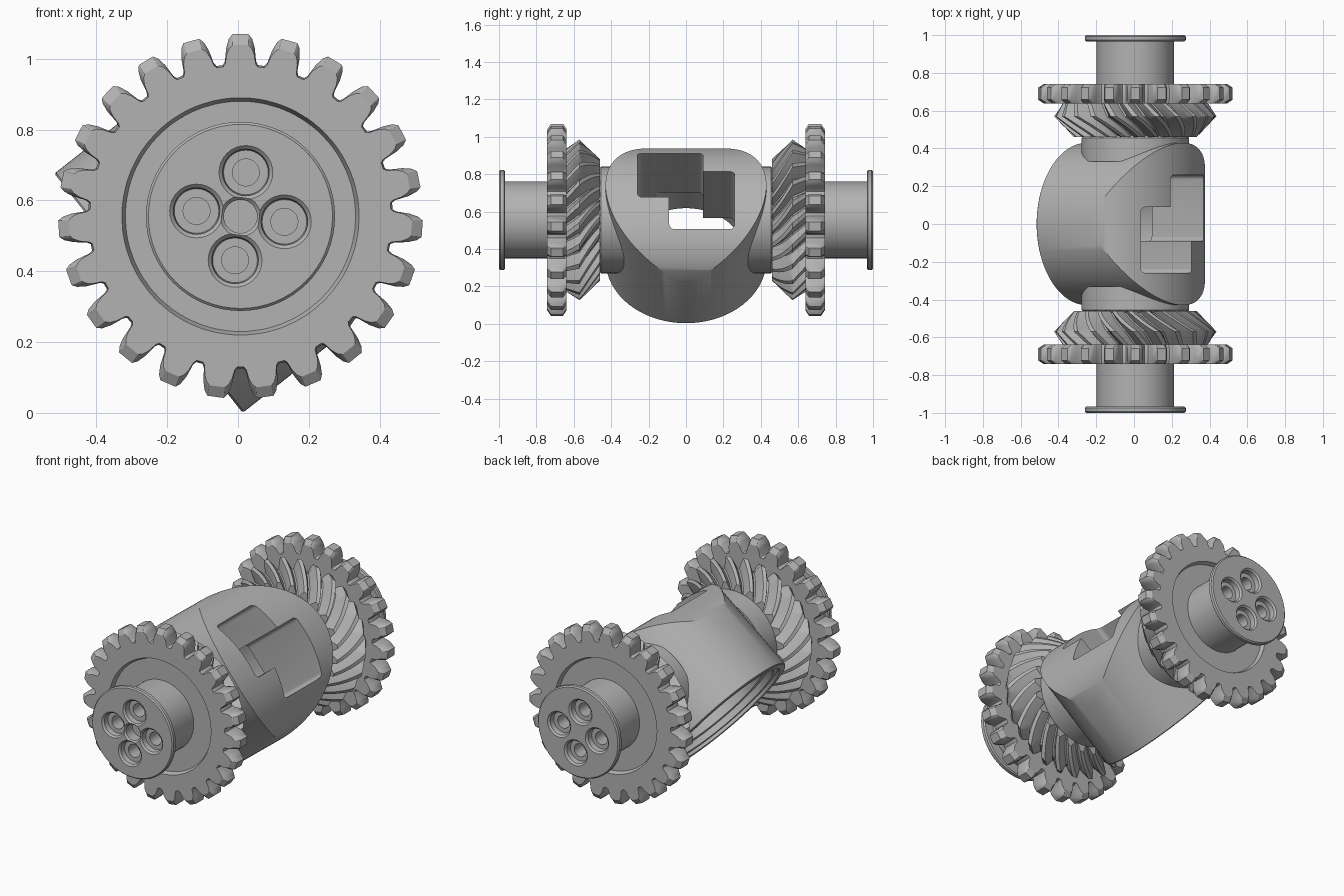
import bpy, bmesh, math
from mathutils import Matrix, Vector

old = bpy.data.objects.get("Cube")
if old:
    bpy.data.objects.remove(old, do_unlink=True)

steel = bpy.data.materials.new("grey steel")
steel.use_nodes = True
GREY = (0.45, 0.45, 0.45, 1)
steel.diffuse_color = GREY
steel.node_tree.nodes["Principled BSDF"].inputs["Base Color"].default_value = GREY

TEETH = 23
PITCH = math.tau / TEETH
AXLE = Vector((0.007, 0, 0.555))
HOUSING = Matrix.Translation((0.009, 0, 0.544)) @ Matrix.Rotation(math.radians(51.8), 4, 'Y')


def finish(name, bm, matrix):
    bmesh.ops.recalc_face_normals(bm, faces=bm.faces)
    mesh = bpy.data.meshes.new(name)
    bm.to_mesh(mesh)
    bm.free()
    mesh.materials.append(steel)
    obj = bpy.data.objects.new(name, mesh)
    bpy.context.collection.objects.link(obj)
    obj.matrix_world = matrix
    return obj


def loft(name, rings, matrix):
    """Skin a list of equal-length closed rings and cap both ends."""
    bm = bmesh.new()
    rows = [[bm.verts.new(p) for p in ring] for ring in rings]
    n = len(rows[0])
    for a, b in zip(rows, rows[1:]):
        for i in range(n):
            j = (i + 1) % n
            bm.faces.new((a[i], a[j], b[j], b[i]))
    bm.faces.new(rows[0])
    bm.faces.new(rows[-1])
    return finish(name, bm, matrix)


def circle(r, y, n=64):
    return [(r * math.sin(k * math.tau / n), y, r * math.cos(k * math.tau / n)) for k in range(n)]


def gear_ring(shape, root, tip, y, twist=0.0):
    """Toothed outline; shape lists (angle, height from root to tip) for one tooth."""
    ring = []
    for t in range(TEETH):
        for angle, h in shape:
            a = t * PITCH + angle + twist
            r = root + (tip - root) * h
            ring.append((r * math.sin(a), y, r * math.cos(a)))
    return ring


def mirrored(half):
    return [(-a, h) for a, h in half] + [(a, h) for a, h in reversed(half)]


def smooth(obj, angle=30):
    bpy.ops.object.select_all(action='DESELECT')
    obj.select_set(True)
    bpy.context.view_layer.objects.active = obj
    bpy.ops.object.shade_smooth_by_angle(angle=math.radians(angle))


def combine(obj, tool, operation='DIFFERENCE'):
    tool.hide_render = True
    mod = obj.modifiers.new("cut", 'BOOLEAN')
    mod.operation = operation
    mod.solver = 'EXACT'
    mod.object = tool
    bpy.context.view_layer.objects.active = obj
    bpy.ops.object.modifier_apply(modifier=mod.name)
    bpy.data.objects.remove(tool, do_unlink=True)


SPUR = mirrored([(0.115, 0), (0.1, 0.12), (0.085, 0.55), (0.066, 0.85), (0.045, 1)])
BEVEL = mirrored([(0.12, 0), (0.08, 0.5), (0.035, 1)])

# Gear, bevel, shaft and neck at each end, the front one turned half round
for end, turn in (("rear", 0), ("front", math.pi)):
    place = Matrix.Translation(AXLE) @ Matrix.Rotation(turn, 4, 'Z')

    # Spur gear with chamfered teeth and a recessed outer face
    n = TEETH * len(SPUR)
    rings = [gear_ring(SPUR, root, tip, y) for root, tip, y in (
        (0.425, 0.485, 0.638), (0.43, 0.515, 0.658), (0.43, 0.515, 0.722), (0.425, 0.485, 0.742))]
    flat = [[(r * math.sin(math.atan2(x, z)), 0.742, r * math.cos(math.atan2(x, z)))
             for x, y, z in rings[-1]] for r in (0.335, 0.325)]
    floor = [(x, 0.717, z) for x, y, z in flat[1]]
    smooth(loft(end + "_spur_gear", rings + [flat[0], floor], place))

    # Spiral bevel gear
    rings = []
    for i in range(7):
        f = i / 6
        rings.append(gear_ring(BEVEL, 0.265 + 0.1 * f, 0.325 + 0.105 * f,
                               0.46 + 0.11 * f, 0.36 * (1 - f)))
    rings.append(gear_ring(BEVEL, 0.33, 0.385, 0.638, -0.14))
    smooth(loft(end + "_bevel_gear", rings, place), 35)

    # Shaft with end flange
    shaft = loft(end + "_shaft", [circle(r, y) for r, y in (
        (0.205, 0.7), (0.205, 0.967), (0.26, 0.967), (0.267, 0.974),
        (0.267, 0.993), (0.26, 1.0))], place)
    for k in range(4):
        a = math.radians(7 + 90 * k)
        spot = place @ Matrix.Translation((-0.125 * math.sin(a), 0, 0.125 * math.cos(a)))
        combine(shaft, loft("hole", [circle(r, y, 32) for r, y in (
            (0.038, 0.88), (0.038, 0.96), (0.063, 0.96), (0.066, 0.99), (0.082, 1.006))], spot))
    if end == "front":
        combine(shaft, loft("hole", [circle(r, y, 32) for r, y in (
            (0.047, 0.93), (0.047, 0.99), (0.06, 1.003))], place))
    smooth(shaft)

    # Neck joining housing and bevel gear
    smooth(loft(end + "_neck", [circle(r, y) for r, y in (
        (0.285, 0.33), (0.285, 0.455), (0.27, 0.47))], place))

# Housing: tilted barrel trimmed by a rounded cap
upright = HOUSING @ Matrix.Rotation(math.pi / 2, 4, 'X')
housing = loft("housing", [circle(r, y, 96) for r, y in (
    (0.425, -0.333), (0.43, -0.328), (0.43, 0.5))], upright)
outline = [(0.432 * math.cos(math.pi * k / 48), 0.32 * math.sin(math.pi * k / 48)) for k in range(49)]
outline += [(-0.432, -0.6), (0.432, -0.6)]
combine(housing, loft("cap", [[(e, y, d) for e, d in outline] for y in (-0.6, 0.6)], HOUSING),
        'INTERSECT')

# Open base: bore and a ring groove
combine(housing, loft("bore", [circle(r, y) for r, y in (
    (0.39, -0.4), (0.39, -0.315), (0.315, -0.315), (0.315, -0.09))], upright))
combine(housing, loft("groove", [circle(r, y) for r, y in (
    (0.36, -0.4), (0.36, -0.28), (0.1, -0.28))], upright))


# Stepped window made of two offset rounded squares
def window_cutter(e0, y0, side=0.35, r=0.025):
    ring = []
    for q, (sx, sy) in enumerate(((1, 1), (-1, 1), (-1, -1), (1, -1))):
        for k in range(5):
            a = math.pi / 2 * (q + k / 4)
            ring.append((e0 + sx * (side / 2 - r) + r * math.cos(a),
                         y0 + sy * (side / 2 - r) + r * math.sin(a)))
    return loft("window", [[(x, y, d) for x, y in ring] for d in (-0.2, 0.6)], HOUSING)


for s in (-1, 1):
    combine(housing, window_cutter(-0.01 + 0.087 * s, 0.085 * s))
smooth(housing)
